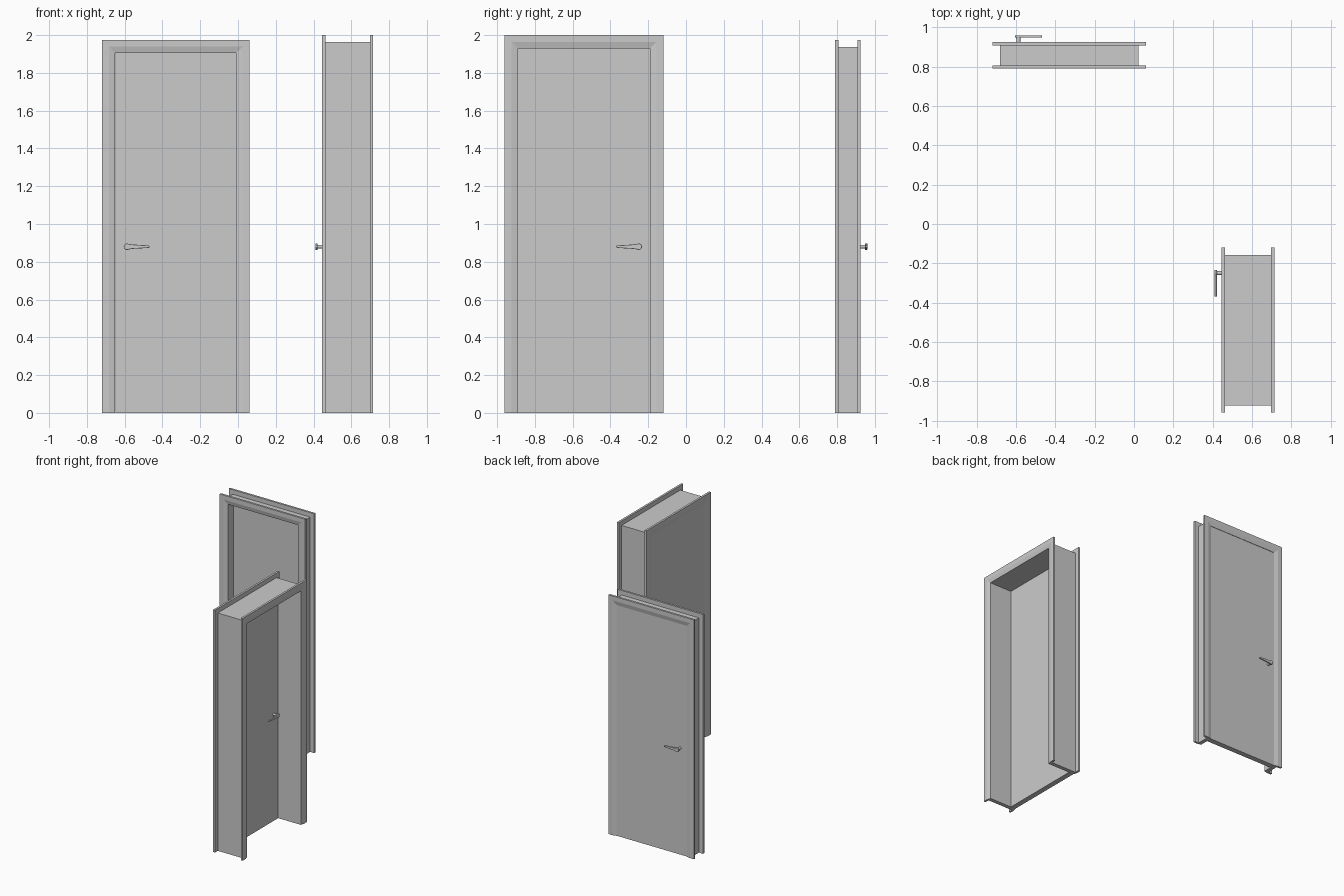
import bpy, bmesh, math
from mathutils import Vector

if "Cube" in bpy.data.objects:
    bpy.data.objects.remove(bpy.data.objects["Cube"])

CASING = 0.07      # casing board width
THICK = 0.017      # casing board thickness
LINING = 0.033     # lining board thickness


def finish(name, bm):
    bmesh.ops.recalc_face_normals(bm, faces=bm.faces[:])
    mesh = bpy.data.meshes.new(name)
    bm.to_mesh(mesh)
    bm.free()
    obj = bpy.data.objects.new(name, mesh)
    bpy.context.collection.objects.link(obj)
    return obj


def sweep_frame(name, place, u0, u1, top, profile):
    """Mitred three-sided frame; profile is (offset outwards, depth)."""
    bm = bmesh.new()
    rings = []
    for side, up in ((0, 0), (0, 1), (1, 1), (1, 0)):
        rings.append([bm.verts.new(place(u1 + o if side else u0 - o, w,
                                         top + o if up else 0))
                      for o, w in profile])
    n = len(profile)
    for a, b in zip(rings, rings[1:]):
        for i in range(n):
            j = (i + 1) % n
            bm.faces.new((a[i], a[j], b[j], b[i]))
    bm.faces.new(rings[0])
    bm.faces.new(rings[-1])
    return finish(name, bm)


def prism(name, place, outline, w0, w1):
    """Outline in the (width, height) plane extruded through the depth."""
    bm = bmesh.new()
    a = [bm.verts.new(place(u, w0, z)) for u, z in outline]
    b = [bm.verts.new(place(u, w1, z)) for u, z in outline]
    bm.faces.new(a)
    bm.faces.new(b)
    for i in range(len(a)):
        j = (i + 1) % len(a)
        bm.faces.new((a[i], a[j], b[j], b[i]))
    return finish(name, bm)


def arc(cu, cz, r, start, end, n):
    return [(cu + r * math.cos(math.radians(start + (end - start) * i / n)),
             cz + r * math.sin(math.radians(start + (end - start) * i / n)))
            for i in range(n + 1)]


def smooth(obj):
    bpy.ops.object.select_all(action='DESELECT')
    obj.select_set(True)
    bpy.context.view_layer.objects.active = obj
    bpy.ops.object.shade_smooth_by_angle(angle=math.radians(35))


def build_door(label, place, u0, u1, top, w0, w1, handle_u):
    # Casings on both wall faces, sloping down towards the opening
    for side, face, d in (("inner", w0, 1), ("outer", w1, -1)):
        sweep_frame(f"{label}_{side}_casing", place, u0, u1, top,
                    [(0, face + d * THICK), (0, face + d * 0.008),
                     (0.034, face), (CASING, face),
                     (CASING, face + d * THICK)])
    # Lining through the wall
    sweep_frame(f"{label}_lining", place, u0, u1, top,
                [(0, w0 + THICK), (0, w1 - THICK),
                 (LINING, w1 - THICK), (LINING, w0 + THICK)])
    # Leaf close to the outer face
    front, back = w1 - 0.010, w1 - 0.055
    g = 0.001
    prism(f"{label}_leaf", place,
          [(u0 + g, 0), (u1 - g, 0), (u1 - g, top - g), (u0 + g, top - g)],
          back, front)
    # Lever handles on both sides of the leaf
    z = 0.88
    lever = (arc(handle_u, z, 0.017, 60, 300, 16)
             + [(handle_u + 0.03, z - 0.0115)]
             + arc(handle_u + 0.113, z, 0.0065, -90, 90, 8)
             + [(handle_u + 0.03, z + 0.0115)])
    for side, face, d in (("inner", back, -1), ("outer", front, 1)):
        stem = prism(f"{label}_{side}_handle_stem", place,
                     arc(handle_u, z, 0.010, 0, 345, 23),
                     face - d * 0.002, face + d * 0.036)
        grip = prism(f"{label}_{side}_handle_lever", place, lever,
                     face + d * 0.033, face + d * 0.045)
        bev = grip.modifiers.new("rounded_edges", 'BEVEL')
        bev.width, bev.segments = 0.002, 2
        smooth(stem)
        smooth(grip)


# Back door faces +y, side door is its mirror image facing -x
build_door("back_door", lambda u, w, z: Vector((u, w, z)),
           -0.65, -0.01, 1.905, 0.79, 0.925, -0.588)
build_door("side_door", lambda u, w, z: Vector((-w, -u, z)),
           0.19, 0.89, 1.93, -0.715, -0.445, 0.25)
